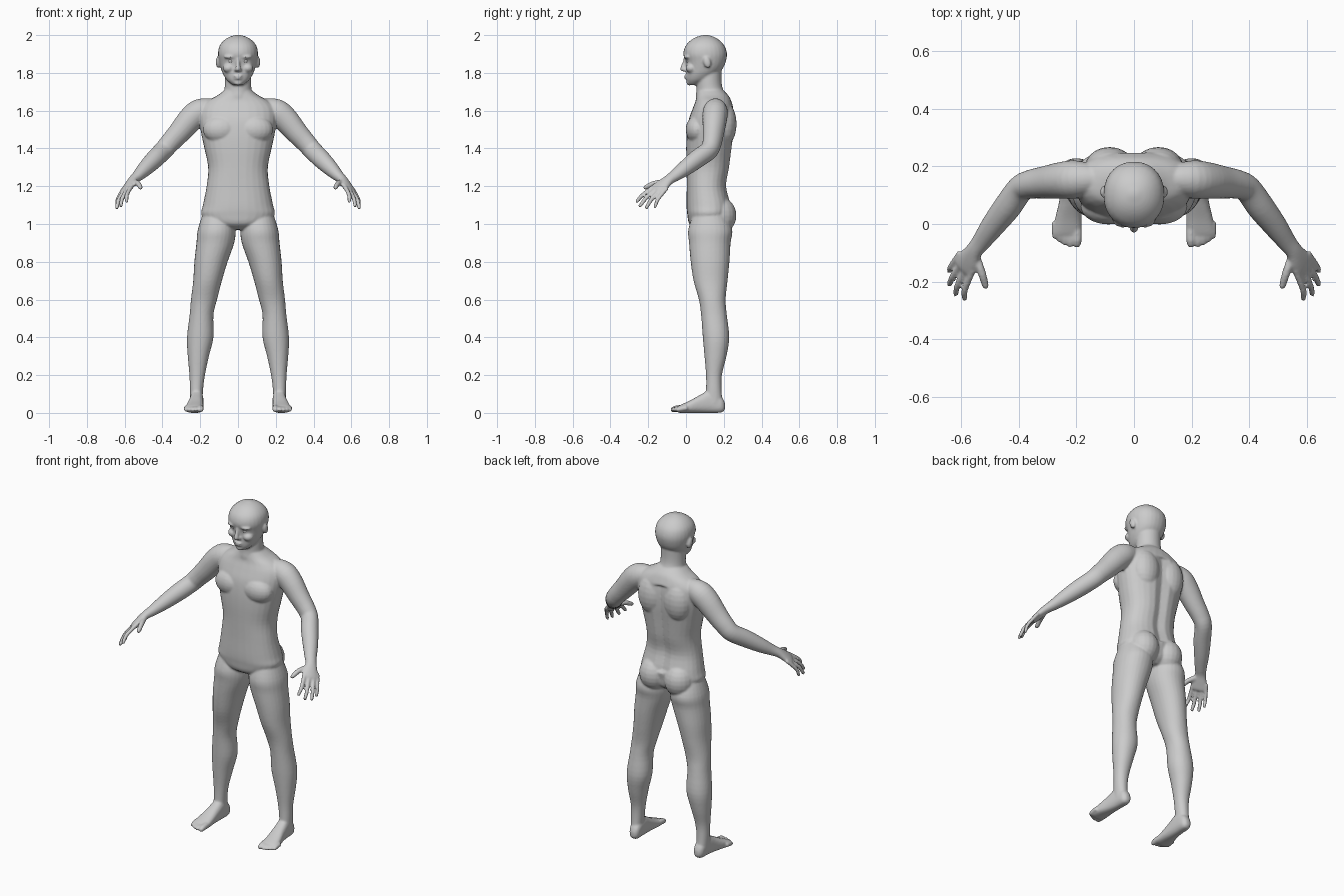
import bpy, bmesh, math
from mathutils import Vector, Matrix

bm = bmesh.new()


def spline(rows, k=4):
    """Catmull-Rom interpolation through rows of numbers."""
    out = []
    for i in range(len(rows) - 1):
        a, b, c, d = (rows[max(i - 1, 0)], rows[i], rows[i + 1],
                      rows[min(i + 2, len(rows) - 1)])
        for j in range(k):
            t = j / k
            out.append([0.5 * (2 * q + (r - p) * t + (2 * p - 5 * q + 4 * r - s) * t * t
                               + (3 * q - p - 3 * r + s) * t ** 3)
                        for p, q, r, s in zip(a, b, c, d)])
    return out + [list(rows[-1])]


def loft(rings, power=2.0, n=28):
    """Skin closed superellipse rings given as (centre, u axis, v axis)."""
    def sgn(v):
        return math.copysign(abs(v) ** (2 / power), v)
    loops = []
    for c, u, v in rings:
        angles = [2 * math.pi * i / n for i in range(n)]
        loops.append([bm.verts.new(c + u * sgn(math.cos(a)) + v * sgn(math.sin(a)))
                      for a in angles])
    for a, b in zip(loops, loops[1:]):
        for i in range(n):
            bm.faces.new((a[i], a[(i + 1) % n], b[(i + 1) % n], b[i]))
    bm.faces.new(loops[0][::-1])
    bm.faces.new(loops[-1])
    return [v for l in loops for v in l]


def stack(rows, power=2.0):
    """Upright form: rows of z, centre x, half width, front y, back y."""
    return loft([(Vector((x, (f + b) / 2, z)), Vector((w, 0, 0)), Vector((0, (b - f) / 2, 0)))
                 for z, x, w, f, b in spline(rows)], power)


def tube(rows, side, n=20):
    """Limb along a path: rows of x, y, z, radius along side, other radius."""
    rows = spline(rows)
    pts = [Vector(r[:3]) for r in rows]
    rings = []
    for i, r in enumerate(rows):
        t = (pts[min(i + 1, len(pts) - 1)] - pts[max(i - 1, 0)]).normalized()
        u = Vector(side)
        u = (u - t * u.dot(t)).normalized()
        rings.append((pts[i], u * r[3], t.cross(u) * r[4]))
    loft(rings, 2.0, n)


def digit(a, b, c, r, side):
    """Finger or toe through three points, with a rounded tip."""
    a, b, c = Vector(a), Vector(b), Vector(c)
    d = (c - b).normalized()
    tube([(*a, r, r), (*b, r, r), (*(c - d * r), r * .85, r * .85),
          (*(c - d * r * .3), r * .6, r * .6), (*c, r * .15, r * .15)], side, 12)


def ball(c, r, rot=0):
    m = Matrix.Translation(c) @ Matrix.Rotation(rot, 4, 'X') @ Matrix.Diagonal((*r, 1))
    bmesh.ops.create_uvsphere(bm, u_segments=20, v_segments=12, radius=1, matrix=m)


# leg
stack([(1.06, .105, .08, .04, .21), (.97, .113, .1, .012, .245), (.9, .12, .1, .016, .236),
       (.8, .143, .088, .025, .23), (.7, .161, .076, .04, .22), (.6, .18, .069, .068, .21),
       (.52, .193, .063, .08, .216), (.4, .2, .07, .089, .229), (.3, .21, .056, .098, .214),
       (.2, .216, .041, .106, .19), (.12, .22, .035, .106, .188), (.05, .22, .032, .1, .195)], 2.1)

# foot, lofted from heel to ball
foot = [(.207, .215, .012, .02, .05), (.188, .216, .03, .002, .085), (.13, .218, .035, 0, .12),
        (.075, .222, .039, 0, .095), (.02, .228, .046, 0, .065), (-.03, .232, .05, 0, .042),
        (-.046, .232, .044, .004, .032)]
loft([(Vector((x, y, (a + b) / 2)), Vector((w, 0, 0)), Vector((0, 0, (b - a) / 2)))
      for y, x, w, a, b in spline(foot)], 2.5)

# toes
for i, tip in enumerate((-.083, -.082, -.075, -.066, -.053)):
    r = .0175 if i == 0 else .0125
    x = .198 if i == 0 else .205 + i * .0175
    digit((x, tip + .06, .026), (x, tip + .03, .022), (x, tip, .014), r, (1, 0, 0))

# arm and palm
across = (.6, .78, -.24)
tube([(.13, .155, 1.61, .05, .055), (.2, .155, 1.595, .066, .068), (.25, .152, 1.555, .064, .068),
      (.31, .145, 1.485, .056, .06), (.36, .138, 1.43, .05, .054), (.395, .122, 1.39, .047, .051),
      (.44, .06, 1.345, .048, .049), (.49, -.005, 1.295, .042, .041), (.53, -.06, 1.255, .034, .03),
      (.555, -.092, 1.233, .031, .024), (.575, -.125, 1.205, .042, .021),
      (.592, -.15, 1.18, .046, .017), (.597, -.158, 1.172, .034, .01)], across, 28)

# fingers, index to little
tips = [(.59, -.266, 1.113), (.622, -.249, 1.088), (.643, -.214, 1.078), (.643, -.167, 1.083)]
for i, tip in enumerate(tips):
    knuckle = Vector((.571, -.178, 1.188)).lerp(Vector((.617, -.12, 1.17)), i / 3)
    mid = knuckle.lerp(Vector(tip), .5) + Vector((.007, -.004, .006))
    digit(knuckle + Vector((-.012, .02, .02)), mid, tip, .0115 if i < 3 else .0105, across)

# thumb
digit((.552, -.105, 1.222), (.53, -.168, 1.215), (.513, -.226, 1.188), .0145, across)

# buttock, chest muscle, shoulder blade
ball((.083, .175, 1.045), (.088, .092, .1))
ball((.088, .06, 1.5), (.098, .062, .075))
ball((.085, .2, 1.53), (.085, .068, .12))

# ear, brow, cheek
ball((.104, .112, 1.857), (.014, .02, .033), .25)
ball((.04, .012, 1.885), (.035, .025, .011))
ball((.05, .028, 1.825), (.03, .03, .025))

# mirror all paired parts to the other side
copy = bmesh.ops.duplicate(bm, geom=bm.verts[:] + bm.edges[:] + bm.faces[:])['geom']
bmesh.ops.scale(bm, vec=(-1, 1, 1), verts=[g for g in copy if isinstance(g, bmesh.types.BMVert)])
bmesh.ops.reverse_faces(bm, faces=[g for g in copy if isinstance(g, bmesh.types.BMFace)])

# torso with a groove along the spine
torso = stack([(.97, 0, .06, .06, .19), (1.0, 0, .15, .018, .225), (1.05, 0, .194, .007, .235),
               (1.1, 0, .186, .003, .24), (1.2, 0, .166, .004, .217), (1.3, 0, .158, .003, .233),
               (1.4, 0, .178, .001, .245), (1.48, 0, .195, .004, .255), (1.55, 0, .205, .014, .258),
               (1.61, 0, .2, .035, .252), (1.65, 0, .165, .05, .24), (1.68, 0, .11, .055, .225),
               (1.71, 0, .07, .06, .195)], 2.3)
for v in torso:
    if v.co.y > .15 and 1.1 < v.co.z < 1.62:
        v.co.y -= .018 * math.exp(-(v.co.x / .03) ** 2)

# neck
stack([(1.6, 0, .1, .07, .23), (1.66, 0, .083, .052, .225), (1.71, 0, .072, .055, .197),
       (1.76, 0, .07, .055, .188), (1.84, 0, .07, .06, .19)])

# head
stack([(1.735, 0, .024, .02, .065), (1.745, 0, .04, .01, .09), (1.765, 0, .062, .003, .13),
       (1.795, 0, .08, .001, .168), (1.825, 0, .091, .001, .196), (1.86, 0, .1, -.003, .211),
       (1.9, 0, .106, -.014, .217), (1.94, 0, .099, -.004, .206), (1.97, 0, .077, .022, .181),
       (1.99, 0, .047, .055, .15), (2.001, 0, .012, .095, .115)], 2.15)

# nose, nostrils, lips, chin
tube([(0, .002, 1.885, .009, .012), (0, -.006, 1.85, .01, .014), (0, -.017, 1.822, .014, .014),
      (0, -.015, 1.811, .01, .01)], (1, 0, 0), 12)
ball((0, -.005, 1.816), (.021, .016, .01))
ball((0, .003, 1.783), (.025, .014, .007))
ball((0, .004, 1.771), (.021, .013, .007))
ball((0, .018, 1.748), (.024, .016, .014))

# one continuous skin over all overlapping parts
mesh = bpy.data.meshes.new("body")
bm.to_mesh(mesh)
bm.free()
body = bpy.data.objects.new("body", mesh)
bpy.context.collection.objects.link(body)
remesh = body.modifiers.new("skin", 'REMESH')
remesh.mode = 'VOXEL'
remesh.voxel_size = .006
remesh.use_smooth_shade = True
smooth = body.modifiers.new("soften", 'SMOOTH')
smooth.factor = .5
smooth.iterations = 4

# eyes
for name, x in (("eye_left", .038), ("eye_right", -.038)):
    bpy.ops.mesh.primitive_uv_sphere_add(segments=20, ring_count=12, radius=.014,
                                         location=(x, .014, 1.865))
    bpy.context.object.name = name
    bpy.ops.object.shade_smooth()
